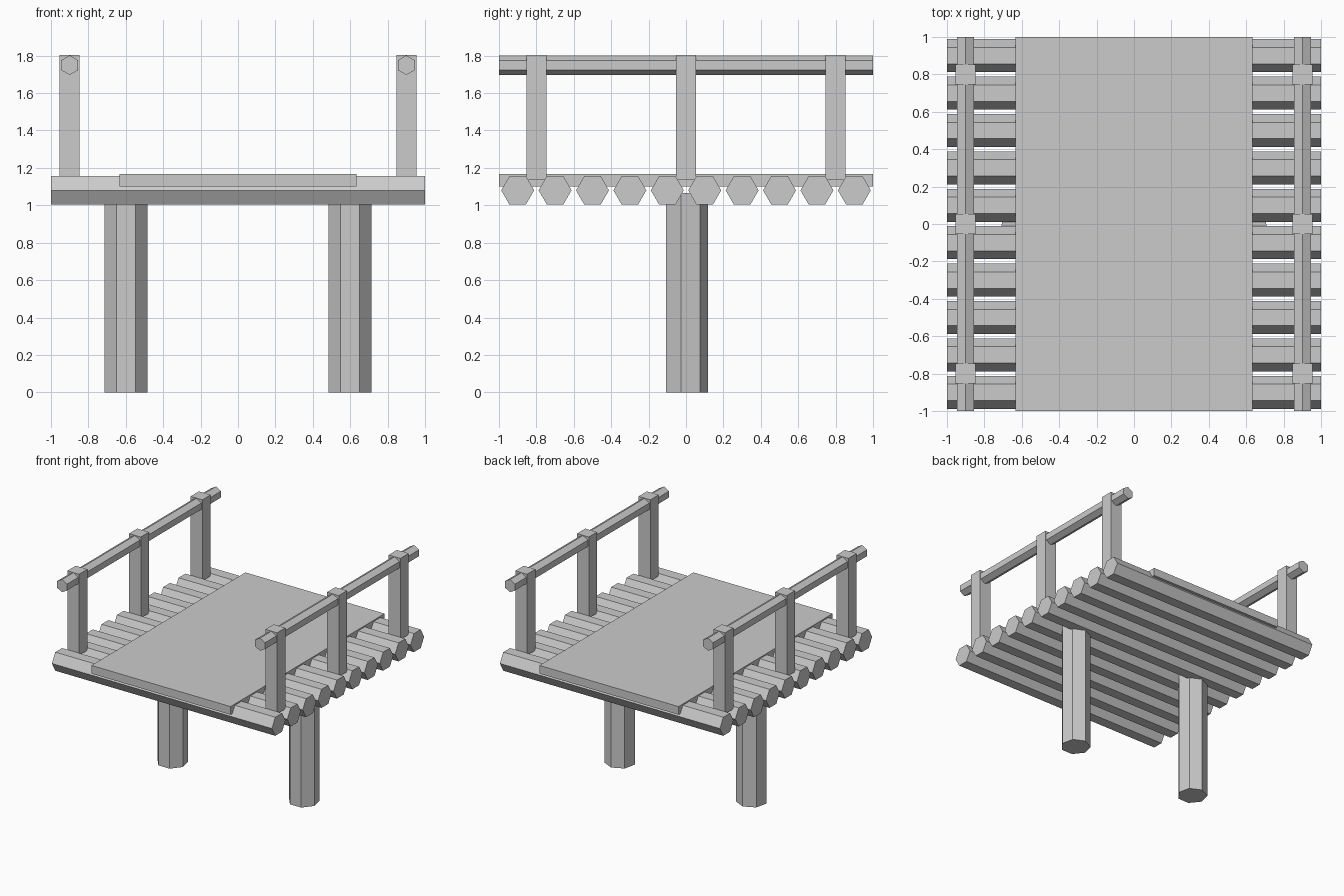
import bpy
from math import radians

if "Cube" in bpy.data.objects:
    bpy.data.objects.remove(bpy.data.objects["Cube"])


def prism(name, sides, radius, length, loc, rot):
    bpy.ops.mesh.primitive_cylinder_add(vertices=sides, radius=radius, depth=length,
                                        location=loc, rotation=[radians(a) for a in rot])
    bpy.context.object.name = name


def box(name, size, loc):
    bpy.ops.mesh.primitive_cube_add(size=1, location=loc)
    ob = bpy.context.object
    ob.name = name
    ob.scale = size


# Hexagonal deck logs, flat side up
for i in range(10):
    prism(f"deck_log_{i + 1}", 6, 0.088, 2, (0, -0.9 + 0.2 * i, 1.08), (0, 90, 0))

# Walking board over the logs
box("walkway_board", (1.265, 2, 0.067), (0, 0, 1.1335))

for side, s in (("left", -1), ("right", 1)):
    # Seven-sided support pile, flat side to the front
    prism(f"{side}_pile", 7, 0.118, 1.065, (s * 0.598, 0, 0.5325), (0, 0, 0))
    # Railing posts
    for j, y in enumerate((-0.8, 0, 0.8)):
        box(f"{side}_post_{j + 1}", (0.107, 0.107, 0.667), (s * 0.9, y, 1.4695))
    # Hexagonal handrail, edge up
    prism(f"{side}_handrail", 6, 0.0525, 2, (s * 0.9, 0, 1.749), (90, 0, 0))
